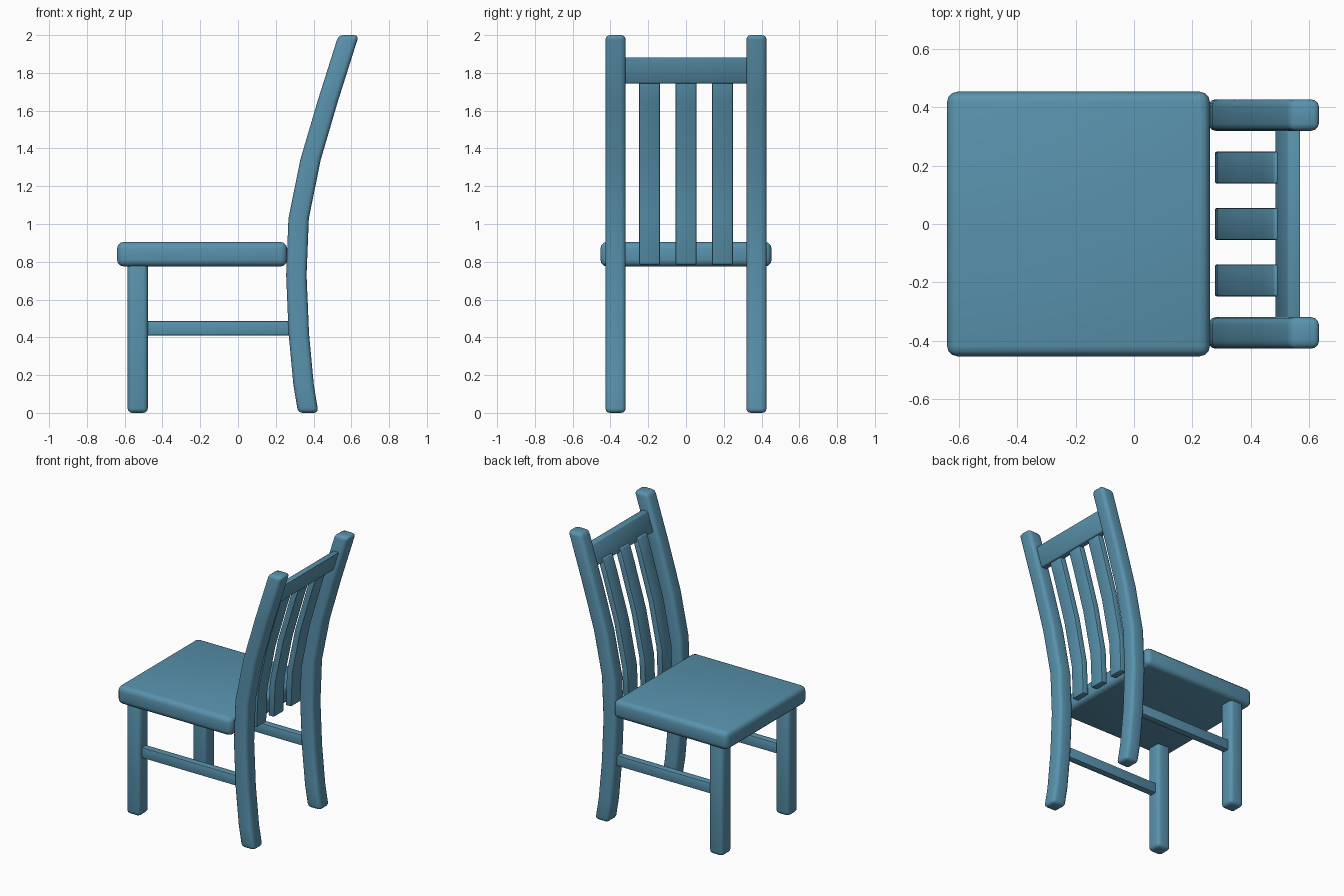
import bpy, bmesh, math

if "Cube" in bpy.data.objects:
    bpy.data.objects.remove(bpy.data.objects["Cube"])

blue = bpy.data.materials.new("slate blue")
blue.diffuse_color = (0.10, 0.29, 0.42, 1)
blue.use_nodes = True
blue.node_tree.nodes["Principled BSDF"].inputs["Base Color"].default_value = blue.diffuse_color

# Side curve of the chair back: (z, centre x)
CURVE = [(0.0, 0.372), (0.15, 0.347), (0.42, 0.322), (0.73, 0.309), (1.03, 0.321),
         (1.34, 0.384), (1.65, 0.475), (2.0, 0.586)]


def curve_x(z):
    for (z0, x0), (z1, x1) in zip(CURVE, CURVE[1:]):
        if z <= z1:
            return x0 + (x1 - x0) * (z - z0) / (z1 - z0)
    return CURVE[-1][1]


def loft(name, path, wx, wy, y, bevel, segments=3):
    """Rectangular bar through (x, z) points, with rounded edges."""
    bm = bmesh.new()
    rings = [[bm.verts.new((x + sx * wx / 2, y + sy * wy / 2, z))
              for sx, sy in ((-1, -1), (1, -1), (1, 1), (-1, 1))] for x, z in path]
    for a, b in zip(rings, rings[1:]):
        for i in range(4):
            j = (i + 1) % 4
            bm.faces.new((a[i], a[j], b[j], b[i]))
    bm.faces.new(rings[0][::-1])
    bm.faces.new(rings[-1])
    bm.normal_update()
    edges = [e for e in bm.edges if e.calc_face_angle() > 0.7]
    bmesh.ops.bevel(bm, geom=edges, offset=bevel, segments=segments,
                    profile=0.5, affect='EDGES', clamp_overlap=True)
    me = bpy.data.meshes.new(name)
    bm.to_mesh(me)
    bm.free()
    me.materials.append(blue)
    ob = bpy.data.objects.new(name, me)
    bpy.context.collection.objects.link(ob)
    bpy.ops.object.select_all(action='DESELECT')
    ob.select_set(True)
    bpy.context.view_layer.objects.active = ob
    bpy.ops.object.shade_smooth_by_angle(angle=math.radians(40))
    return ob


def back_path(z0, z1, dx=0.0):
    zs = [z0] + [z for z, _ in CURVE if z0 < z < z1] + [z1]
    return [(curve_x(z) + dx, z) for z in zs]


# Seat
loft("seat", [(-0.19, 0.775), (-0.19, 0.905)], 0.90, 0.906, 0, 0.035)

for side, y in (("right", -0.373), ("left", 0.373)):
    # Front legs
    loft("front_leg_" + side, [(-0.531, 0.0), (-0.531, 0.80)], 0.108, 0.108, y, 0.025)
    # Curved back posts, running from floor to top
    loft("back_post_" + side, back_path(0.0, 2.0), 0.108, 0.108, y, 0.025)
    # Side stretchers
    st = loft("side_stretcher_" + side, [(-0.10, 0.411), (-0.10, 0.486)], 0.80, 0.05, y, 0.006, 2)

# Top rail, tilted with the posts
loft("top_rail", back_path(1.745, 1.882), 0.045, 0.68, 0, 0.006, 2)

# Curved back slats
for i, y in enumerate((-0.193, 0.0, 0.193)):
    loft("back_slat_%d" % (i + 1), back_path(0.785, 1.77, -0.012), 0.045, 0.11, y, 0.007, 2)
